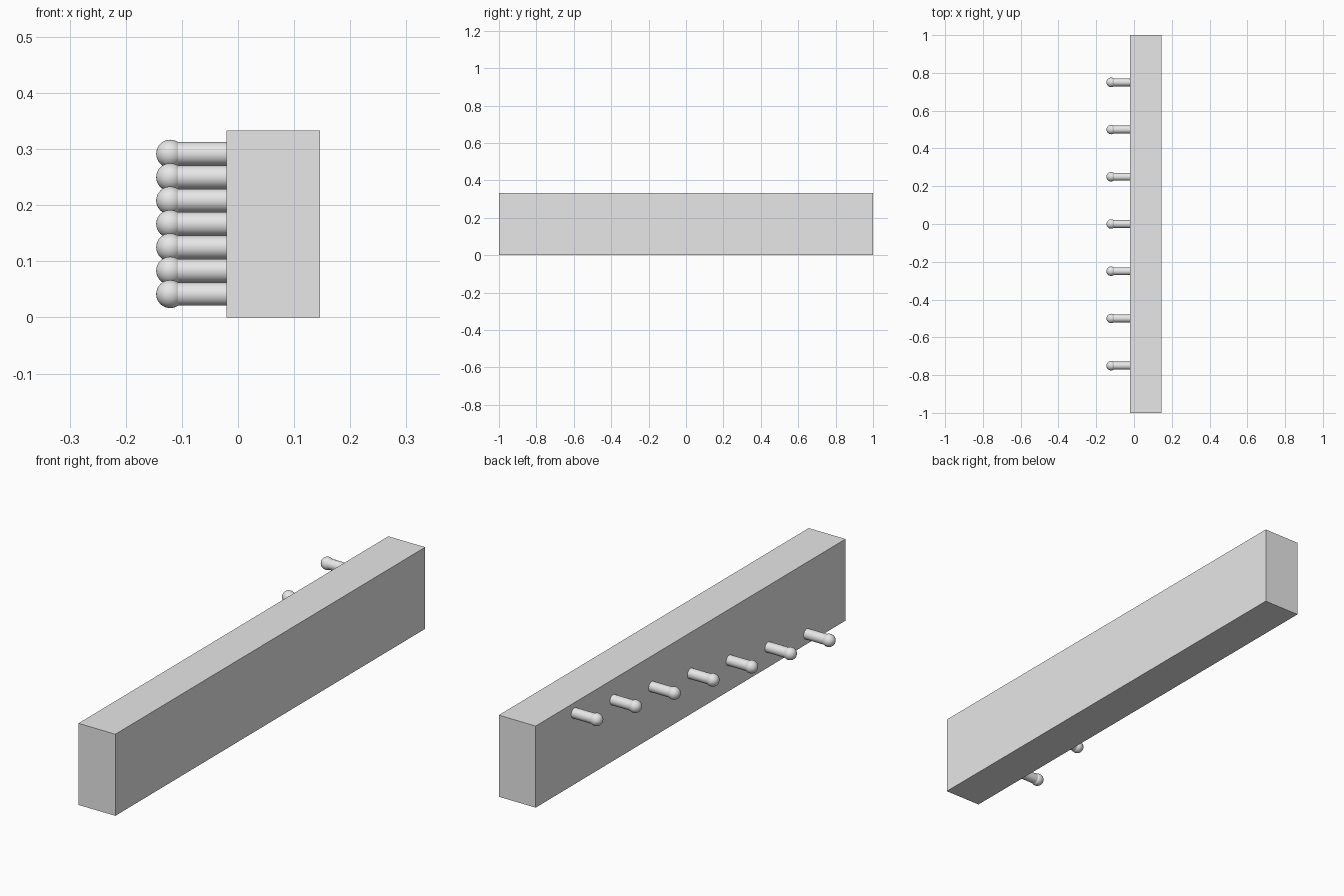
import bpy
import math

cube = bpy.data.objects.get("Cube")
if cube:
    bpy.data.objects.remove(cube, do_unlink=True)

# Overall proportions
WIDTH, LENGTH, HEIGHT = 1 / 6, 2.0, 1 / 3
FACE_X = -1 / 48          # side of the beam that carries the pegs
PEG_RADIUS, KNOB_RADIUS, PEG_REACH = 1 / 48, 0.025, 0.1
EMBED = 0.02              # hidden peg length inside the beam

grey = bpy.data.materials.new("light grey")
grey.use_nodes = True
grey.diffuse_color = (0.8, 0.8, 0.8, 1)
grey.node_tree.nodes["Principled BSDF"].inputs["Base Color"].default_value = grey.diffuse_color


def finish(name, smooth=False):
    """Name the active object, colour it and smooth its round sides."""
    obj = bpy.context.object
    obj.name = name
    obj.data.materials.append(grey)
    if smooth:
        bpy.ops.object.shade_smooth_by_angle(angle=math.radians(40))
    return obj


# Rectangular beam
bpy.ops.mesh.primitive_cube_add(size=1, location=(FACE_X + WIDTH / 2, 0, HEIGHT / 2))
beam = finish("beam")
beam.scale = (WIDTH, LENGTH, HEIGHT)
bpy.ops.object.transform_apply(location=False, rotation=False, scale=True)

# Seven knobbed pegs climbing diagonally toward the back
for i in range(7):
    y = (i - 3) / 4
    z = HEIGHT / 2 + y / 6
    bpy.ops.mesh.primitive_cylinder_add(
        vertices=32, radius=PEG_RADIUS, depth=PEG_REACH + EMBED,
        location=(FACE_X + (EMBED - PEG_REACH) / 2, y, z),
        rotation=(0, math.pi / 2, 0))
    finish(f"peg_{i + 1}", smooth=True)
    bpy.ops.mesh.primitive_uv_sphere_add(
        segments=32, ring_count=16, radius=KNOB_RADIUS,
        location=(FACE_X - PEG_REACH, y, z),
        rotation=(0, math.pi / 2, 0))
    finish(f"peg_knob_{i + 1}", smooth=True)
